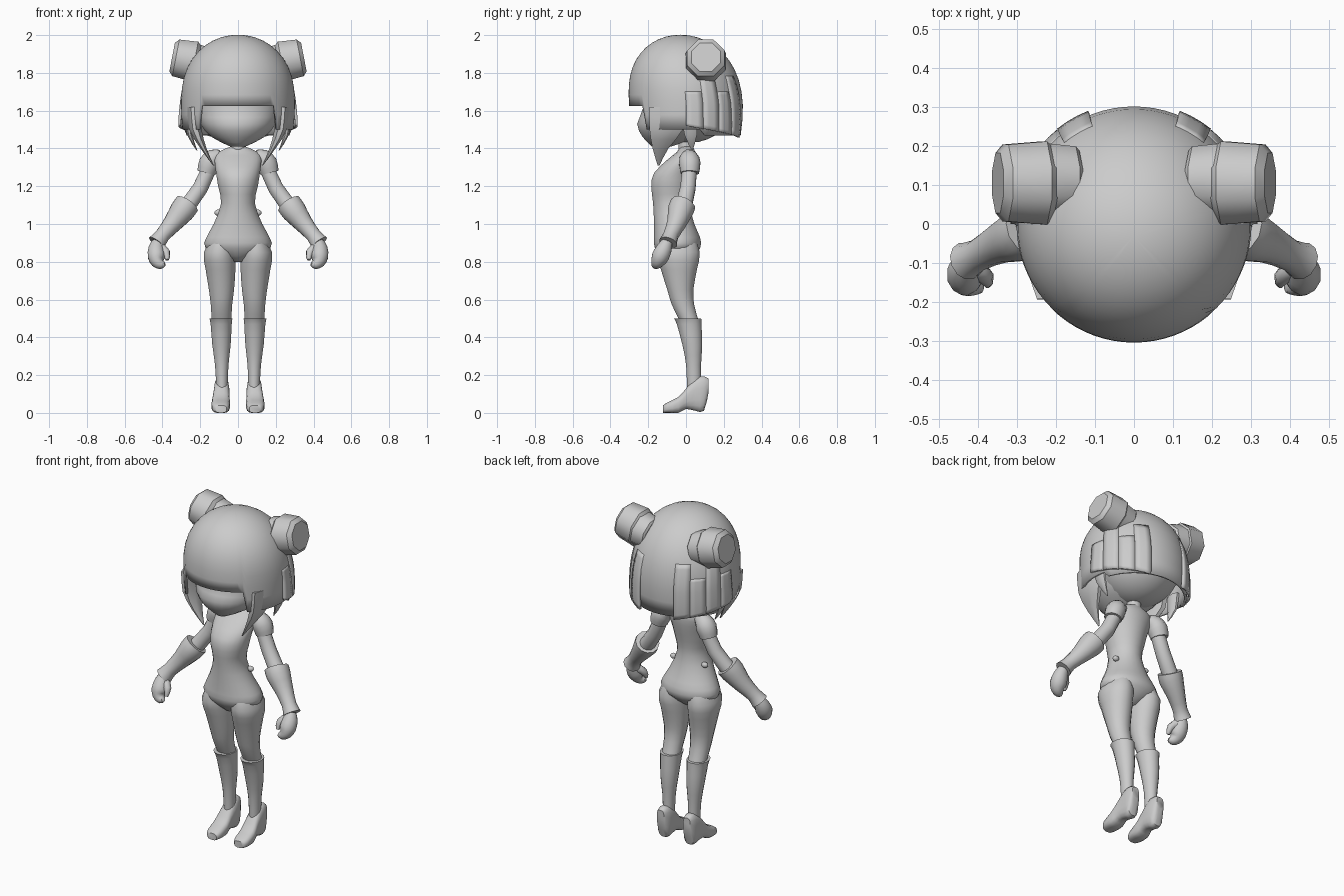
import bpy, bmesh, math
from mathutils import Vector, Matrix

if "Cube" in bpy.data.objects:
    bpy.data.objects.remove(bpy.data.objects["Cube"])

SHADE = (.6, .6, .6, 1)
grey = bpy.data.materials.new("plain_grey")
grey.use_nodes = True
grey.diffuse_color = SHADE
grey.node_tree.nodes["Principled BSDF"].inputs["Base Color"].default_value = SHADE


def finish(name, bm, mirror=False, thickness=0, bevel=0):
    bmesh.ops.recalc_face_normals(bm, faces=bm.faces)
    mesh = bpy.data.meshes.new(name)
    bm.to_mesh(mesh)
    bm.free()
    mesh.materials.append(grey)
    ob = bpy.data.objects.new(name, mesh)
    bpy.context.collection.objects.link(ob)
    if thickness:
        solid = ob.modifiers.new("thickness", "SOLIDIFY")
        solid.thickness, solid.offset = thickness, 0
    if bevel:
        edge = ob.modifiers.new("bevel", "BEVEL")
        edge.width, edge.angle_limit = bevel, math.radians(60)
    if mirror:
        ob.modifiers.new("mirror", "MIRROR").use_mirror_merge = False
    bpy.ops.object.select_all(action="DESELECT")
    ob.select_set(True)
    bpy.context.view_layer.objects.active = ob
    bpy.ops.object.shade_smooth_by_angle(angle=math.radians(45))


def ring(z, inner, outer, front, back):
    """Level cross-section: centre and two half axes."""
    return Vector(((inner + outer) / 2, (front + back) / 2, z,
                   (outer - inner) / 2, 0, 0, 0, (back - front) / 2, 0))


def band(z, wide, front, back):
    return ring(z, -wide, wide, front, back)


def slice_at(y, inner, outer, low, high):
    """Upright cross-section facing the front."""
    return Vector(((inner + outer) / 2, y, (low + high) / 2,
                   (outer - inner) / 2, 0, 0, 0, 0, (high - low) / 2))


def joint(x, y, z, radius):
    return Vector((x, y, z, radius))


def spline(rows, cuts=2):
    """Extra rows on a smooth curve through the given ones."""
    result = []
    last = len(rows) - 1
    for i in range(last):
        a, b, c, d = rows[max(i - 1, 0)], rows[i], rows[i + 1], rows[min(i + 2, last)]
        for k in range(cuts):
            t = k / cuts
            s = 1 - t
            result.append(b * (s * s * (1 + 2 * t)) + c * (t * t * (1 + 2 * s))
                          + (c - a) * (s * s * t / 2) - (d - b) * (t * t * s / 2))
    return result + [rows[-1]]


def skin(name, frames, sides, mirror, roundness=1):
    """Closed surface through the sections; low roundness makes them boxy."""
    bm = bmesh.new()
    loops = []
    for f in frames:
        centre, u, v = Vector(f[:3]), Vector(f[3:6]), Vector(f[6:])
        loop = []
        for i in range(sides):
            a = 2 * math.pi * (i + .5) / sides
            p, q = [math.copysign(abs(w) ** roundness, w) for w in (math.cos(a), math.sin(a))]
            loop.append(bm.verts.new(centre + u * p + v * q))
        loops.append(loop)
    for r, s in zip(loops, loops[1:]):
        for i in range(sides):
            j = (i + 1) % sides
            bm.faces.new((r[i], r[j], s[j], s[i]))
    bm.faces.new(loops[0])
    bm.faces.new(loops[-1])
    finish(name, bm, mirror)


def loft(name, *rows, sides=16, mirror=False, roundness=1):
    skin(name, spline(rows), sides, mirror, roundness)


def limb(name, *joints, sides=12):
    """Mirrored round tube through the joints."""
    rows = spline(joints)
    points = [Vector(r[:3]) for r in rows]
    frames = []
    for i, p in enumerate(points):
        along = (points[min(i + 1, len(points) - 1)] - points[max(i - 1, 0)]).normalized()
        u = along.cross(Vector((0, 1, 0))).normalized()
        frames.append((*p, *(u * rows[i][3]), *(along.cross(u) * rows[i][3])))
    skin(name, frames, sides, True)


def ball(name, centre, radii, mirror=False):
    bm = bmesh.new()
    bmesh.ops.create_uvsphere(bm, u_segments=24, v_segments=16, radius=1,
                              matrix=Matrix.Translation(centre) @ Matrix.Diagonal((*radii, 1)))
    finish(name, bm, mirror)


def knob(name, centre, inner, outer, depth, bevel):
    """Mirrored eight-sided drum pointing sideways and a little up."""
    bm = bmesh.new()
    turn = Matrix.Rotation(math.radians(79), 4, "Y") @ Matrix.Rotation(math.pi / 8, 4, "Z")
    bmesh.ops.create_cone(bm, cap_ends=True, segments=8, radius1=inner, radius2=outer,
                          depth=depth, matrix=Matrix.Translation(centre) @ turn)
    finish(name, bm, True, bevel=bevel)


def hair_point(degrees, z, lift):
    """Point on the rounded outline of the hair."""
    height = (z - 1.64) / (.355 if z > 1.64 else .5)
    spread = math.sqrt(max(0, 1 - abs(height) ** 2.4)) * .294 + lift
    angle = math.radians(degrees)
    return Vector((spread * math.cos(angle), spread * math.sin(angle) - .03 * max(height, 0), z))


def hair_sheet(name, start, end, steps, top, bottom, lift=0, power=1, mirror=False):
    """Sheet wrapped on the hair outline, flaring by lift, its hem set by direction."""
    bm = bmesh.new()
    rows = 12
    columns = []
    for i in range(steps + 1):
        degrees = start + (end - start) * i / steps
        drop = top - bottom(degrees)
        columns.append([bm.verts.new(hair_point(degrees, top - drop * (k / rows) ** power,
                                                lift * k / rows)) for k in range(rows + 1)])
    for a, b in zip(columns, columns[1:]):
        for k in range(rows):
            bm.faces.new((a[k], a[k + 1], b[k + 1], b[k]))
    bmesh.ops.remove_doubles(bm, verts=bm.verts, dist=.0001)
    finish(name, bm, mirror, thickness=.014)


# Head
ball("skull", (0, .02, 1.68), (.25, .25, .25))
loft("face",
     band(z=1.41, wide=.04, front=-.18, back=-.08),
     band(z=1.46, wide=.14, front=-.23, back=.06),
     band(z=1.53, wide=.2, front=-.26, back=.15),
     band(z=1.61, wide=.22, front=-.23, back=.15),
     band(z=1.75, wide=.22, front=-.24, back=.15), sides=28)
loft("neck",
     band(z=1.33, wide=.05, front=-.05, back=.05),
     band(z=1.4, wide=.04, front=-.04, back=.04),
     band(z=1.48, wide=.04, front=-.05, back=.04), sides=12)

# Hair cap with fringe, and loose strands
hair_sheet("hair_cap", 0, 360, 72, top=1.995, power=2,
           bottom=lambda d: 1.625 if abs(d - 270) < 41 else 1.47 if 15 < d < 165 else 1.5)
for i in range(4):
    start = 17 * i
    hair_sheet("back_strand", start, start + 17, 3, top=1.7 + .08 * (i % 2), lift=.02, mirror=True,
               bottom=lambda d: 1.52 - .015 * i - .001 * (d - start))
loft("side_lock",
     ring(z=1.31, inner=.127, outer=.133, front=-.15, back=-.14),
     ring(z=1.4, inner=.165, outer=.2, front=-.18, back=-.09),
     ring(z=1.5, inner=.19, outer=.26, front=-.2, back=-.01),
     ring(z=1.62, inner=.2, outer=.27, front=-.2, back=0), sides=8, mirror=True)
loft("ear_strand",
     ring(z=1.39, inner=.215, outer=.22, front=.03, back=.035),
     ring(z=1.47, inner=.24, outer=.27, front=-.01, back=.06),
     ring(z=1.58, inner=.25, outer=.29, front=-.03, back=.06), sides=8, mirror=True)

# Buns
knob("bun_base", (.19, .11, 1.85), inner=.095, outer=.105, depth=.09, bevel=.01)
knob("bun", (.28, .105, 1.87), inner=.117, outer=.105, depth=.14, bevel=.02)

# Torso
loft("torso",
     band(z=.8, wide=.03, front=-.1, back=0),
     band(z=.87, wide=.172, front=-.165, back=.075),
     band(z=.93, wide=.168, front=-.17, back=.075),
     band(z=1, wide=.13, front=-.17, back=.045),
     band(z=1.11, wide=.09, front=-.175, back=.02),
     band(z=1.2, wide=.106, front=-.185, back=.03),
     band(z=1.27, wide=.117, front=-.17, back=.045),
     band(z=1.34, wide=.125, front=-.1, back=.055),
     band(z=1.38, wide=.105, front=-.05, back=.05),
     band(z=1.41, wide=.04, front=-.03, back=.035), sides=24)
ball("waist_button", (.105, -.03, 1.06), (.02, .016, .016), mirror=True)

# Legs, boots and feet
loft("leg",
     ring(z=.95, inner=.03, outer=.13, front=-.13, back=.04),
     ring(z=.85, inner=.012, outer=.182, front=-.16, back=.075),
     ring(z=.76, inner=.012, outer=.173, front=-.135, back=.06),
     ring(z=.65, inner=.02, outer=.155, front=-.1, back=.04),
     ring(z=.57, inner=.03, outer=.145, front=-.075, back=.045),
     ring(z=.48, inner=.035, outer=.14, front=-.03, back=.07), mirror=True)
loft("boot",
     ring(z=.12, inner=.055, outer=.115, front=.005, back=.08),
     ring(z=.25, inner=.05, outer=.122, front=0, back=.08),
     ring(z=.36, inner=.038, outer=.137, front=-.02, back=.087),
     ring(z=.47, inner=.032, outer=.146, front=-.05, back=.083),
     ring(z=.5, inner=.028, outer=.153, front=-.065, back=.082), mirror=True)
loft("foot",
     slice_at(y=-.122, inner=.06, outer=.12, low=0, high=.04),
     slice_at(y=-.1, inner=.047, outer=.137, low=0, high=.055),
     slice_at(y=-.04, inner=.042, outer=.14, low=0, high=.085),
     slice_at(y=0, inner=.045, outer=.133, low=.02, high=.13),
     slice_at(y=.05, inner=.045, outer=.128, low=.01, high=.185),
     slice_at(y=.095, inner=.05, outer=.125, low=.01, high=.195),
     slice_at(y=.12, inner=.065, outer=.112, low=.11, high=.18), mirror=True, roundness=.7)

# Arms, cuffs and hands
limb("shoulder_cap",
     joint(x=.09, y=.01, z=1.365, radius=.03), joint(x=.125, y=.015, z=1.35, radius=.05),
     joint(x=.152, y=.02, z=1.32, radius=.058), joint(x=.168, y=.02, z=1.27, radius=.05))
limb("upper_arm",
     joint(x=.14, y=.02, z=1.33, radius=.04), joint(x=.2, y=.01, z=1.19, radius=.042),
     joint(x=.29, y=-.02, z=1.07, radius=.045))
limb("forearm_cuff",
     joint(x=.27, y=-.015, z=1.105, radius=.068), joint(x=.295, y=-.03, z=1.07, radius=.068),
     joint(x=.345, y=-.05, z=1.005, radius=.052), joint(x=.4, y=-.08, z=.94, radius=.041),
     joint(x=.43, y=-.095, z=.9, radius=.05))
limb("hand",
     joint(x=.425, y=-.1, z=.905, radius=.03), joint(x=.433, y=-.115, z=.87, radius=.042),
     joint(x=.432, y=-.135, z=.83, radius=.047), joint(x=.425, y=-.15, z=.8, radius=.037),
     joint(x=.405, y=-.16, z=.787, radius=.026), joint(x=.388, y=-.165, z=.79, radius=.012))
limb("thumb",
     joint(x=.415, y=-.105, z=.885, radius=.022), joint(x=.38, y=-.135, z=.85, radius=.022),
     joint(x=.375, y=-.155, z=.81, radius=.01), sides=8)
